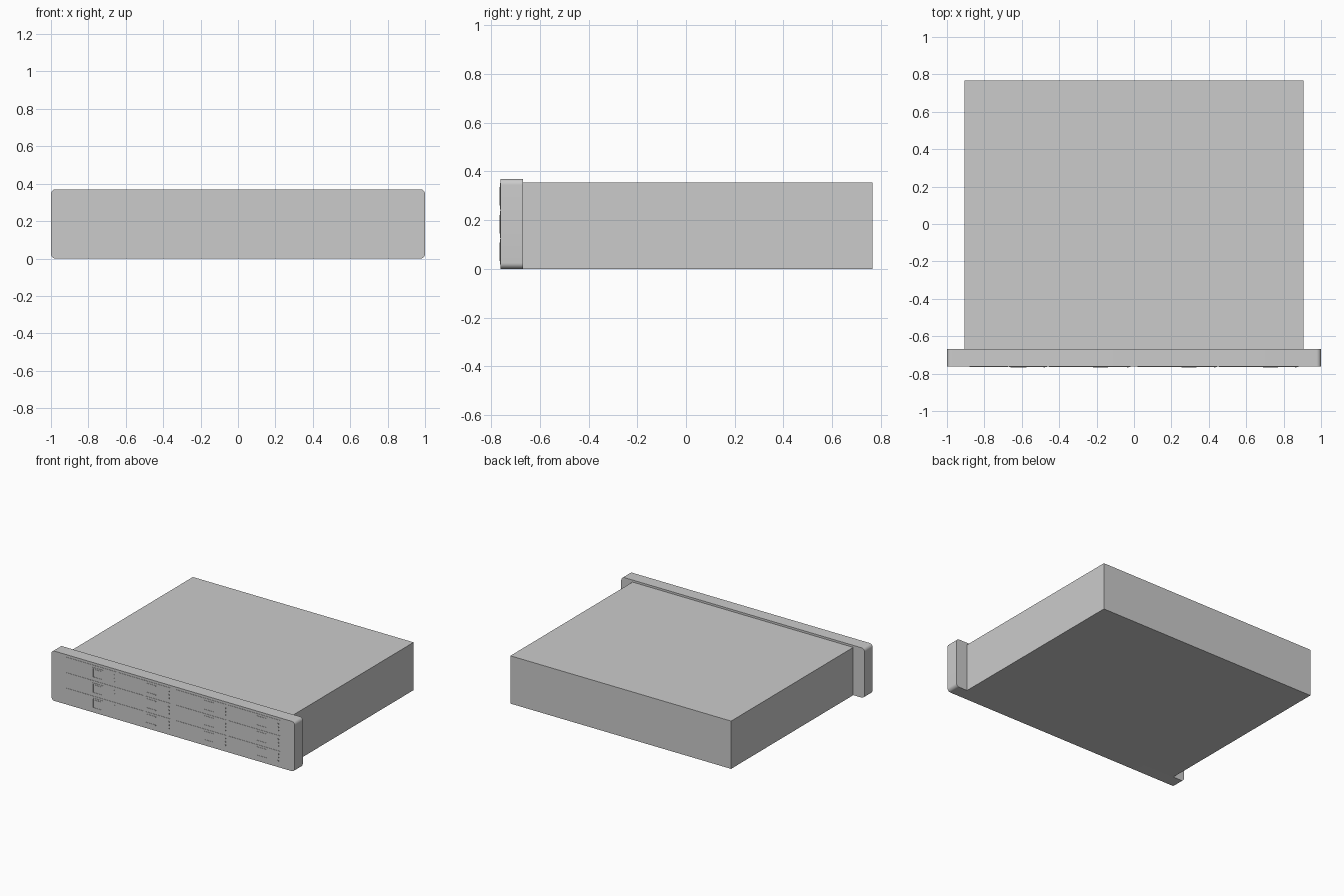
import bpy, bmesh, math

if "Cube" in bpy.data.objects:
    bpy.data.objects.remove(bpy.data.objects["Cube"])

FRONT = -0.766      # foremost plane of the drive plates
PANEL = -0.762      # flat face of the front panel


def make_object(name, bm):
    bmesh.ops.recalc_face_normals(bm, faces=bm.faces[:])
    mesh = bpy.data.meshes.new(name)
    bm.to_mesh(mesh)
    bm.free()
    ob = bpy.data.objects.new(name, mesh)
    bpy.context.collection.objects.link(ob)
    return ob


def add_box(bm, x0, x1, y0, y1, z0, z1):
    verts = bmesh.ops.create_cube(bm, size=1)["verts"]
    for v in verts:
        v.co.x = x0 if v.co.x < 0 else x1
        v.co.y = y0 if v.co.y < 0 else y1
        v.co.z = z0 if v.co.z < 0 else z1


# chassis
bm = bmesh.new()
add_box(bm, -0.907, 0.907, -0.668, 0.766, 0.0, 0.355)
make_object("chassis", bm)

# front panel: rounded rectangle extruded backwards
bm = bmesh.new()
r, w, h, n = 0.025, 1.0, 0.37, 8
ring = []
for cx, cz, start in ((w - r, h - r, 0), (r - w, h - r, 90),
                      (r - w, r, 180), (w - r, r, 270)):
    for i in range(n + 1):
        a = math.radians(start + 90 * i / n)
        ring.append(bm.verts.new((cx + r * math.cos(a), PANEL, cz + r * math.sin(a))))
face = bm.faces.new(ring)
ext = bmesh.ops.extrude_face_region(bm, geom=[face], use_keep_orig=True)
for v in ext["geom"]:
    if isinstance(v, bmesh.types.BMVert):
        v.co.y = -0.668
panel = make_object("front_panel", bm)
bpy.context.view_layer.objects.active = panel
panel.select_set(True)
bpy.ops.object.shade_smooth_by_angle(angle=math.radians(35))

# drive plates, latches, lights and buttons in three rows of four bays
rows = [(0.018, 0.122), (0.128, 0.237), (0.243, 0.352)]
columns = [(-0.88, -0.465), (-0.455, -0.02), (0.02, 0.445), (0.455, 0.88)]
plates, latches, lights, buttons = (bmesh.new() for _ in range(4))
MID = FRONT + 0.002
for ri, (z0, z1) in enumerate(rows):
    for ci, (x0, x1) in enumerate(columns):
        # split some plates vertically
        cut = -0.67 if ci == 0 else (-0.23 if ci == 1 and ri < 2 else None)
        spans = [(x0, x1)] if cut is None else [(x0, cut - 0.003), (cut + 0.003, x1)]
        for a, b in spans:
            add_box(plates, a, b, MID, PANEL + 0.004, z0, z1)
        # latch bars
        if ci > 0:
            for z in (z0 + 0.024, z1 - 0.018):
                add_box(latches, x0 + 0.235, x0 + 0.315, FRONT, PANEL, z - 0.003, z + 0.003)
        # status lights
        for z in (z0 + 0.03, z0 + 0.055, z0 + 0.08):
            add_box(lights, x1 - 0.018, x1 - 0.010, FRONT, PANEL, z - 0.004, z + 0.004)
    # square button with a frame
    zc = (z0 + z1) / 2
    xl, xr, t = -0.66, -0.575, 0.006
    add_box(buttons, xl, xr, FRONT, PANEL, zc + 0.038 - t, zc + 0.038)
    add_box(buttons, xl, xr, FRONT, PANEL, zc - 0.038, zc - 0.038 + t)
    add_box(buttons, xl, xl + t, FRONT, PANEL, zc - 0.038 + t, zc + 0.038 - t)
    add_box(buttons, xr - t, xr, FRONT, PANEL, zc - 0.038 + t, zc + 0.038 - t)
    add_box(buttons, xl + 0.012, xr - 0.012, FRONT, PANEL, zc - 0.026, zc + 0.026)

make_object("drive_plates", plates)
make_object("drive_latches", latches)
make_object("status_lights", lights)
make_object("square_buttons", buttons)
